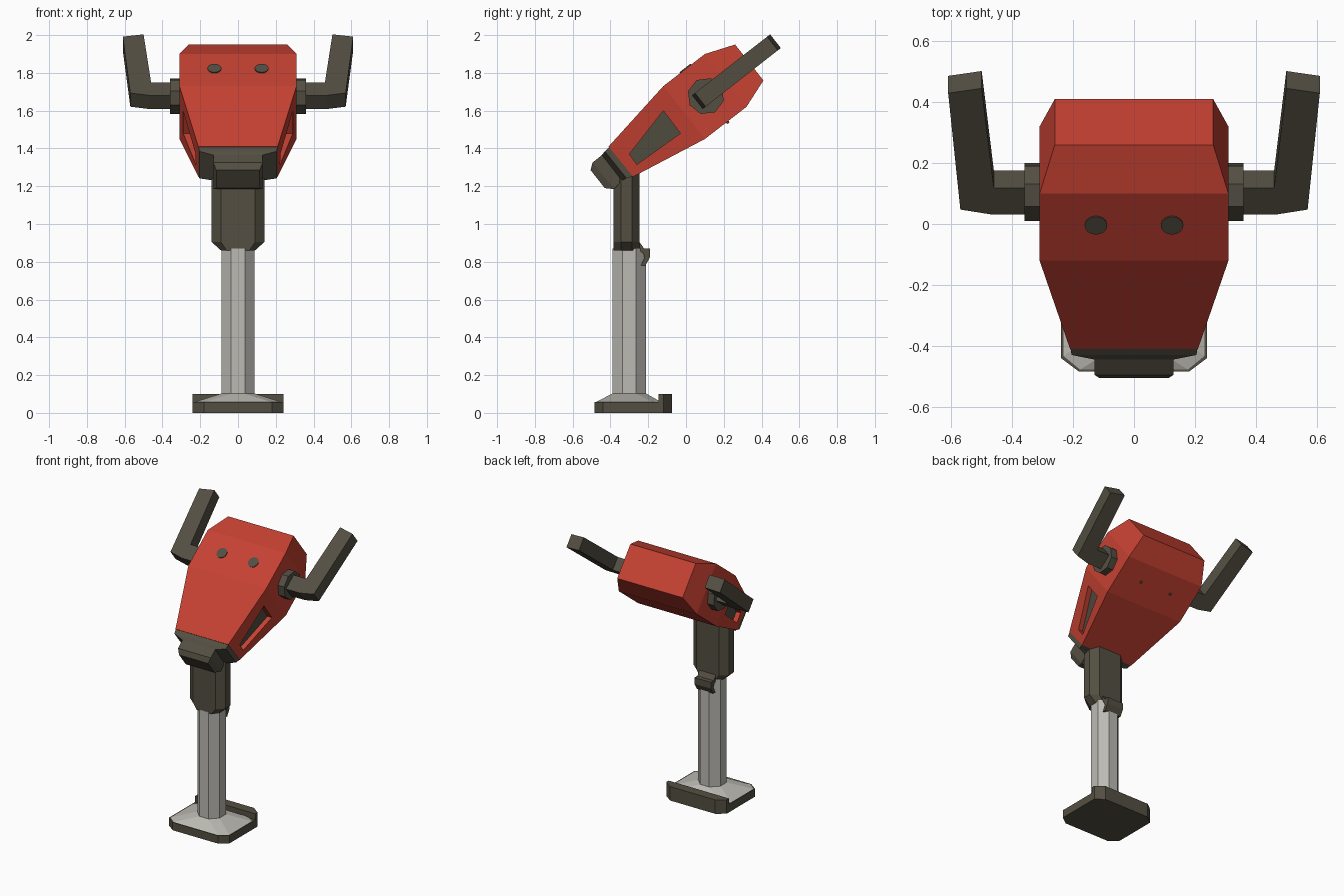
import bpy, bmesh, math
from mathutils import Vector

if "Cube" in bpy.data.objects:
    bpy.data.objects.remove(bpy.data.objects["Cube"])


def material(name, rgb):
    m = bpy.data.materials.new(name)
    m.diffuse_color = (*rgb, 1)
    m.use_nodes = True
    m.node_tree.nodes["Principled BSDF"].inputs["Base Color"].default_value = m.diffuse_color
    return m


RED = material("red paint", (0.56, 0.053, 0.032))
DARK = material("dark grey metal", (0.088, 0.078, 0.055))
LIGHT = material("light grey metal", (0.50, 0.49, 0.45))


def finish(name, bm, *mats):
    bmesh.ops.recalc_face_normals(bm, faces=bm.faces)
    me = bpy.data.meshes.new(name)
    bm.to_mesh(me)
    bm.free()
    for m in mats:
        me.materials.append(m)
    ob = bpy.data.objects.new(name, me)
    bpy.context.collection.objects.link(ob)
    return ob


def loft(rings):
    """Capped skin through rings that have equal point counts."""
    bm = bmesh.new()
    vs = [[bm.verts.new(p) for p in r] for r in rings]
    n = len(rings[0])
    for a, b in zip(vs, vs[1:]):
        for i in range(n):
            j = (i + 1) % n
            bm.faces.new((a[i], a[j], b[j], b[i]))
    bm.faces.new(vs[0])
    bm.faces.new(vs[-1])
    return bm


def section(hw, top, bottom):
    """Rectangle across the body between two (y, z) points."""
    return [(-hw, *top), (hw, *top), (hw, *bottom), (-hw, *bottom)]


def octagon(hx, hy, cx, cy, yc, z):
    """Chamfered rectangle in plan; cx, cy are the flat half lengths."""
    q = [(cx, -hy), (hx, -cy), (hx, cy), (cx, hy)]
    q += [(-x, -y) for x, y in q]
    return [(x, y + yc, z) for x, y in q]


# Body shell, tapered to the nose, with a recessed vent on each side
bm = loft([section(0.21, (-0.41, 1.41), (-0.28, 1.25)),
           section(0.31, (-0.12, 1.73), (0.10, 1.45)),
           section(0.31, (0.10, 1.90), (0.32, 1.62)),
           section(0.26, (0.26, 1.95), (0.41, 1.76))])
bmesh.ops.recalc_face_normals(bm, faces=bm.faces)
vent = [(-0.30, 1.37), (-0.12, 1.60), (-0.03, 1.48), (-0.26, 1.315)]
sides = [f for f in bm.faces if abs(f.normal.x) > 0.6 and f.calc_center_median().z < 1.6]
for f in sides:
    s = 1 if f.normal.x > 0 else -1
    nrm, org = f.normal.copy(), f.calc_center_median()
    bmesh.ops.inset_individual(bm, faces=[f], thickness=0.03)
    for v in f.verts:
        y, z = min(vent, key=lambda p: (p[0] - v.co.y) ** 2 + (p[1] - v.co.z) ** 2)
        x = org.x - (nrm.y * (y - org.y) + nrm.z * (z - org.z)) / nrm.x
        v.co = (x, y, z)
    r = bmesh.ops.extrude_discrete_faces(bm, faces=[f])
    floor = r["faces"][0]
    for v in floor.verts:
        v.co.x -= s * 0.035
    floor.material_index = 1
finish("body_shell", bm, RED, DARK)

# Nose collar under the body
finish("nose_collar", loft([
    section(0.209, (-0.405, 1.41), (-0.28, 1.252)),
    section(0.205, (-0.43, 1.385), (-0.315, 1.242)),
    section(0.13, (-0.445, 1.365), (-0.34, 1.23)),
    section(0.13, (-0.495, 1.325), (-0.38, 1.185)),
    section(0.115, (-0.505, 1.285), (-0.43, 1.19))]), DARK)

# Tapered pins through the body, seen as two round spots in front
across = Vector((0, 0.618, -0.786))
along = Vector((0, 0.788, 0.615))
for s, side in ((1, "right"), (-1, "left")):
    rings = []
    for d, rad in ((-0.006, 0.037), (0.366, 0.008)):
        c = Vector((s * 0.125, -0.002, 1.821)) + across * d
        rings.append([c + rad * (Vector((1, 0, 0)) * math.cos(a) + along * math.sin(a))
                      for a in (i * math.tau / 16 for i in range(16))])
    finish(side + "_pin", loft(rings), DARK)

# Handle hubs and bent handles
bar = [(0.33, 0), (0.47, 0), (0.57, 0.02), (0.61, 0.505),
       (0.50, 0.525), (0.46, 0.11), (0.33, 0.11)]
for s, side in ((1, "right"), (-1, "left")):
    hub = [[(s * x, 0.105 + 0.098 * math.cos(a), 1.677 + 0.098 * math.sin(a))
            for a in (math.radians(22.5 + 7 + 45 * i) for i in range(8))]
           for x in (0.29, 0.36)]
    finish(side + "_handle_hub", loft(hub), DARK)
    rings = [[Vector((s * x, 0.06, 1.645)) + along * t + across * d for x, t in bar]
             for d in (-0.046, 0.046)]
    finish(side + "_handle", loft(rings), DARK)

# Dark chuck column with a tapered lower end
finish("chuck_column", loft([
    octagon(0.09, 0.07, 0.06, 0.03, -0.315, 0.86),
    octagon(0.14, 0.07, 0.09, 0.028, -0.315, 0.905),
    octagon(0.14, 0.07, 0.09, 0.028, -0.315, 1.28)]), DARK)

# Retaining latch behind the chuck
hook = [(-0.25, 0.91), (-0.222, 0.87), (-0.19, 0.87), (-0.19, 0.825),
        (-0.215, 0.78), (-0.24, 0.78), (-0.22, 0.82), (-0.225, 0.845), (-0.25, 0.86)]
finish("latch", loft([[(x, y, z) for y, z in hook] for x in (-0.065, 0.065)]), DARK)

# Octagonal shaft
finish("shaft", loft([octagon(0.088, 0.088, 0.036, 0.036, -0.30, z)
                      for z in (0.06, 0.87)]), LIGHT)

# Foot plate, sloped top and raised back rim
finish("foot_plate", loft([octagon(0.24, 0.205, 0.18, 0.16, -0.28, z)
                           for z in (0, 0.057)]), DARK)
finish("foot_slope", loft([
    octagon(0.235, 0.175, 0.18, 0.13, -0.305, 0.056),
    octagon(0.09, 0.09, 0.037, 0.037, -0.30, 0.102)]), LIGHT)
rim = [(-0.24, -0.145), (0.24, -0.145), (0.24, -0.12), (0.18, -0.075),
       (-0.18, -0.075), (-0.24, -0.12)]
finish("foot_rim", loft([[(x, y, z) for x, y in rim] for z in (0.03, 0.10)]), DARK)
